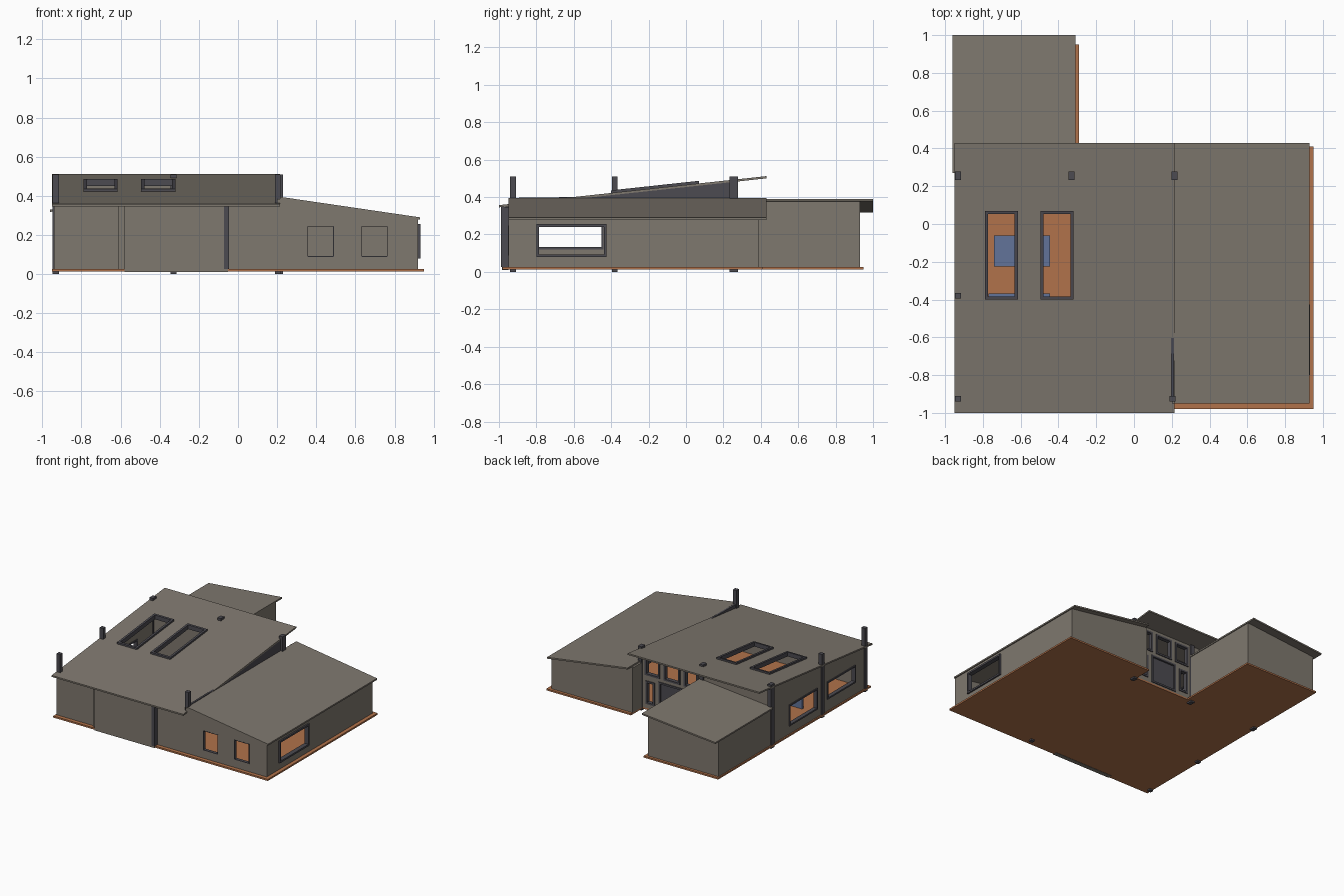
import bpy, bmesh

if "Cube" in bpy.data.objects:
    bpy.data.objects.remove(bpy.data.objects["Cube"])

def material(name, rgb):
    m = bpy.data.materials.new(name)
    m.diffuse_color = (*rgb, 1)
    m.use_nodes = True
    m.node_tree.nodes["Principled BSDF"].inputs["Base Color"].default_value = m.diffuse_color
    return m

GRAY = material("warm gray", (0.212, 0.188, 0.158))
DARK = material("charcoal", (0.072, 0.069, 0.082))
ORANGE = material("terracotta floor", (0.44, 0.168, 0.07))
BLUE = material("slate blue", (0.122, 0.174, 0.32))

def finish(name, bm, mat):
    bmesh.ops.recalc_face_normals(bm, faces=bm.faces)
    me = bpy.data.meshes.new(name)
    bm.to_mesh(me)
    bm.free()
    me.materials.append(mat)
    ob = bpy.data.objects.new(name, me)
    bpy.context.collection.objects.link(ob)
    return ob

def add_prism(bm, pts, axis, a, b):
    # extrude a 2D outline along an axis; outline is in the other two axes
    def place(p, d):
        q = list(p)
        q.insert("xyz".index(axis), d)
        return bm.verts.new(q)
    lo = [place(p, a) for p in pts]
    hi = [place(p, b) for p in pts]
    bm.faces.new(lo)
    bm.faces.new(hi)
    n = len(pts)
    for i in range(n):
        j = (i + 1) % n
        bm.faces.new((lo[i], lo[j], hi[j], hi[i]))

def rect(u0, u1, v0, v1):
    return [(u0, v0), (u1, v0), (u1, v1), (u0, v1)]

def prism(name, pts, axis, a, b, mat, holes=()):
    bm = bmesh.new()
    add_prism(bm, pts, axis, a, b)
    ob = finish(name, bm, mat)
    if holes:
        bm = bmesh.new()
        for h in holes:
            add_prism(bm, rect(*h), axis, a - 0.3, b + 0.3)
        cutter = finish("cutter", bm, mat)
        mod = ob.modifiers.new("holes", 'BOOLEAN')
        mod.operation, mod.solver, mod.object = 'DIFFERENCE', 'EXACT', cutter
        dg = bpy.context.evaluated_depsgraph_get()
        ob.data = bpy.data.meshes.new_from_object(ob.evaluated_get(dg))
        ob.modifiers.clear()
        bpy.data.objects.remove(cutter)
    return ob

def box(name, x0, x1, y0, y1, z0, z1, mat):
    return prism(name, rect(x0, x1, y0, y1), "z", z0, z1, mat)

def frame(name, r, axis, a, b, w, mat=DARK):
    # four bars lining the inside of a rectangle
    u0, u1, v0, v1 = r
    bm = bmesh.new()
    for bar in ((u0, u0 + w, v0, v1), (u1 - w, u1, v0, v1),
                (u0 + w, u1 - w, v0, v0 + w), (u0 + w, u1 - w, v1 - w, v1)):
        add_prism(bm, rect(*bar), axis, a, b)
    return finish(name, bm, mat)

SLOPE = 0.155 / 1.43
def main_z(y):       # underside of the main roof
    return 0.345 + (y + 1) * SLOPE
def right_z(x):      # underside of the right roof
    return 0.383 - (x - 0.215) * 0.105 / 0.715
def rear_z(x):       # underside of the rear wing roof
    return 0.318 + (x + 0.96) * 0.06 / 0.65

# floor slabs
F0, F1 = 0.012, 0.025
box("main_floor", -0.95, 0.2, -0.98, 0.265, F0, F1, ORANGE)
box("right_floor", 0.2, 0.95, -0.98, 0.41, F0, F1, ORANGE)
box("rear_floor", -0.95, -0.29, 0.265, 0.95, F0, F1, ORANGE)

# main roof with two skylights
T = 0.012
skylights = [(-0.79, -0.615, -0.4, 0.07), (-0.495, -0.32, -0.4, 0.07)]
roof = prism("main_roof", rect(-0.95, 0.215, -1, 0.43), "z", 0, T, GRAY,
             [(a + .008, b - .008, c + .008, d - .008) for a, b, c, d in skylights])
parts = [roof] + [frame("skylight_frame", s, "z", -0.008, T + 0.014, 0.017) for s in skylights]
for ob in parts:
    for v in ob.data.vertices:
        v.co.z += main_z(v.co.y)

# right and rear shed roofs
for name, fz, x0, x1, y0, y1 in (("right_roof", right_z, 0.215, 0.93, -0.95, 0.43),
                                 ("rear_roof", rear_z, -0.96, -0.31, 0.27, 1.0)):
    prism(name, [(x0, fz(x0)), (x1, fz(x1)), (x1, fz(x1) + T), (x0, fz(x0) + T)],
          "y", y0, y1, GRAY)

# main room: left wall with two windows
left_windows = [(-0.80, -0.44, 0.12, 0.26), (-0.315, 0.04, 0.09, 0.26)]
prism("left_wall", [(-0.95, F1), (0.265, F1), (0.265, main_z(0.265)), (-0.95, main_z(-0.95))],
      "x", -0.94, -0.92, GRAY, left_windows)
for w in left_windows:
    frame("left_window_frame", w, "x", -0.947, -0.915, 0.012)

# main room: front wall, entry panel and trims
box("front_wall", -0.94, 0.2, -0.95, -0.93, F1, main_z(-0.95), GRAY)
box("entry_panel", -0.58, -0.05, -0.985, -0.95, 0.01, main_z(-0.985), GRAY)
box("entry_left_trim", -0.61, -0.58, -0.965, -0.95, F1, main_z(-0.965), GRAY)
box("entry_right_trim", -0.072, -0.047, -0.988, -0.95, F1, main_z(-0.985), DARK)

# main room: rear wall with two rows of openings
upper = [(-0.295, -0.17, 0.29, 0.455), (-0.135, 0.01, 0.29, 0.455), (0.045, 0.175, 0.29, 0.455)]
lower = [(-0.29, -0.21, 0.06, 0.245), (-0.175, 0.055, 0.035, 0.265), (0.09, 0.17, 0.06, 0.245)]
prism("rear_wall", rect(-0.92, 0.2, F1, main_z(0.245)), "y", 0.245, 0.265, GRAY, upper + lower)
for w in upper + lower:
    frame("rear_window_frame", w, "y", 0.24, 0.272, 0.014)
box("rear_door", -0.162, 0.042, 0.25, 0.258, 0.045, 0.255, DARK)

# dark clerestory wedge between the two roofs
prism("clerestory_wall", [(-0.92, 0.34), (0.25, 0.34), (0.25, main_z(0.25)),
                          (-0.55, main_z(-0.55)), (-0.6, 0.4), (-0.92, 0.396)],
      "x", 0.197, 0.212, DARK)

# right wing walls
front_windows = [(0.355, 0.49, 0.088, 0.247), (0.63, 0.765, 0.088, 0.247)]
def wing(x0, x1):
    return [(x0, F1), (x1, F1), (x1, right_z(x1)), (x0, right_z(x0))]
prism("wing_front_wall", wing(0.2, 0.92), "y", -0.95, -0.93, GRAY, front_windows)
for w in front_windows:
    frame("front_window_frame", w, "y", -0.951, -0.925, 0.004)
prism("wing_rear_wall", wing(0.2, 0.92), "y", 0.368, 0.388, GRAY)
side_window = (-0.80, -0.425, 0.08, 0.255)
prism("wing_side_wall", rect(-0.93, 0.368, F1, right_z(0.92)), "x", 0.9, 0.92, GRAY, [side_window])
frame("side_window_frame", side_window, "x", 0.895, 0.932, 0.014)
box("wing_inner_wall", 0.2, 0.22, 0.25, 0.368, F1, right_z(0.22), GRAY)

# rear wing walls
for name, x0, x1, y0, y1 in (("rear_wing_left_wall", -0.94, -0.92, 0.265, 0.93),
                             ("rear_wing_right_wall", -0.335, -0.315, 0.265, 0.93),
                             ("rear_wing_end_wall", -0.92, -0.335, 0.91, 0.93)):
    prism(name, [(x0, F1), (x1, F1), (x1, rear_z(x1)), (x0, rear_z(x0))], "y", y0, y1, GRAY)

# structural posts passing through roof and floor
for x, y, d in ((-0.932, 0.255, 0.044), (-0.33, 0.255, 0.044), (0.215, 0.255, 0.044),
                (-0.932, -0.38, 0.03), (-0.932, -0.925, 0.03), (0.205, -0.925, 0.03)):
    box("post", x - 0.016, x + 0.016, y - d / 2, y + d / 2, 0, 0.51, DARK)

# blue furniture under the skylights
box("low_table", -0.74, -0.445, -0.225, -0.06, F1, 0.085, BLUE)
box("bench_back", -0.77, -0.445, -0.385, -0.368, F1, 0.12, BLUE)
